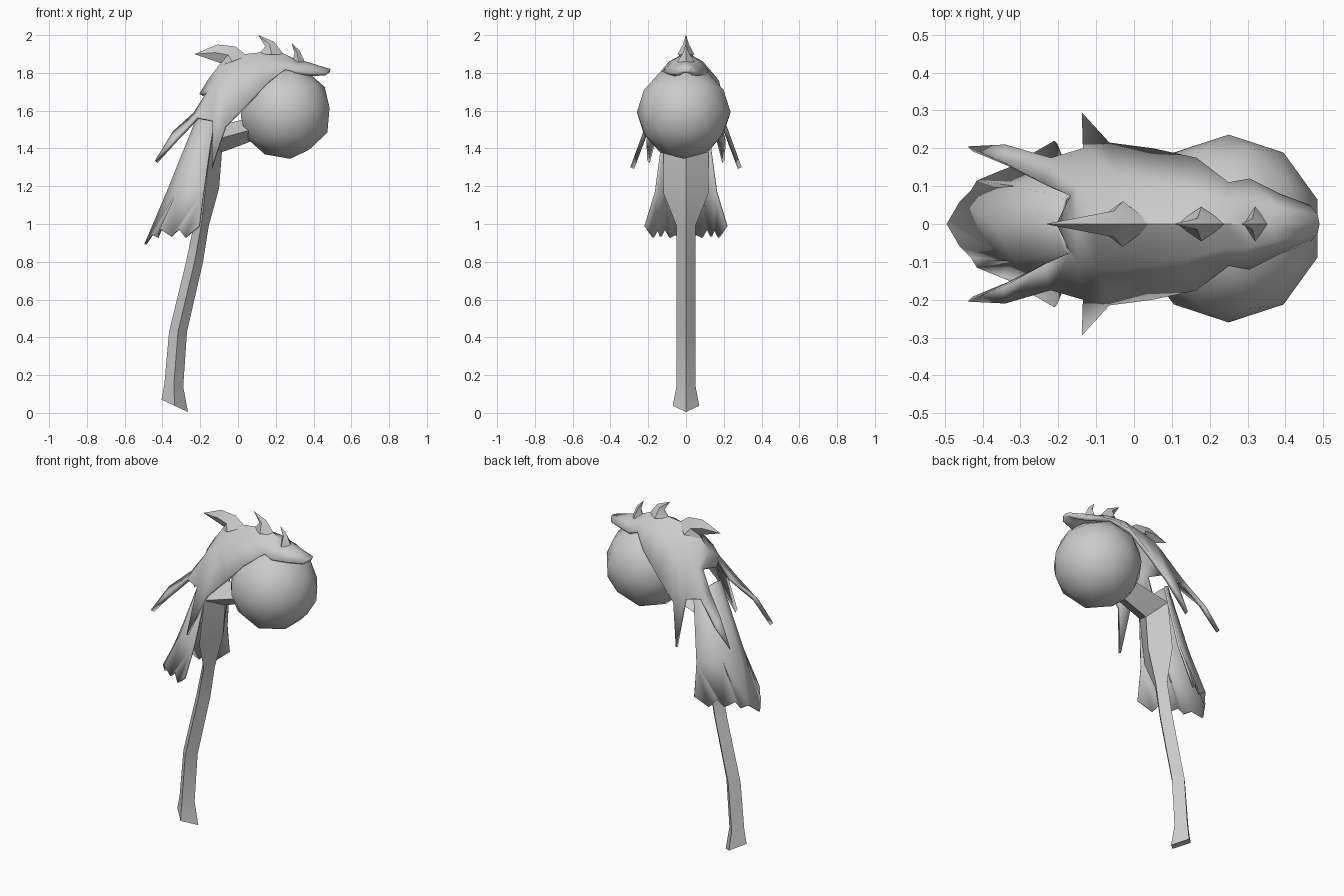
import bpy, bmesh, math

if "Cube" in bpy.data.objects:
    bpy.data.objects.remove(bpy.data.objects["Cube"])

grey = bpy.data.materials.new("stone grey")
grey.diffuse_color = (0.6, 0.6, 0.6, 1)
grey.use_nodes = True
grey.node_tree.nodes["Principled BSDF"].inputs["Base Color"].default_value = grey.diffuse_color


def finish(obj, angle):
    obj.data.materials.append(grey)
    bpy.context.view_layer.objects.active = obj
    for o in bpy.context.selected_objects:
        o.select_set(False)
    obj.select_set(True)
    bpy.ops.object.shade_smooth_by_angle(angle=math.radians(angle))


def make(name, bm, angle=40, thickness=0):
    bmesh.ops.remove_doubles(bm, verts=bm.verts, dist=0.0005)
    bmesh.ops.recalc_face_normals(bm, faces=bm.faces)
    me = bpy.data.meshes.new(name)
    bm.to_mesh(me)
    bm.free()
    obj = bpy.data.objects.new(name, me)
    bpy.context.collection.objects.link(obj)
    if thickness:
        mod = obj.modifiers.new("shell", 'SOLIDIFY')
        mod.thickness = thickness
        mod.offset = -1
    finish(obj, angle)
    return obj


def mirrored(bm, faces):
    """Add each polygon and its copy across y = 0."""
    for s in (1, -1):
        for f in faces:
            pts = f if s > 0 else f[::-1]
            bm.faces.new([bm.verts.new((x, y * s, z)) for x, y, z in pts])


def diamond_loft(name, rings, angle):
    """Loft four-sided rings given as front (x, z), back (x, z), half width."""
    bm = bmesh.new()
    loops = []
    for (fx, fz), (bx, bz), w in rings:
        mx, mz = (fx + bx) / 2, (fz + bz) / 2
        loops.append([bm.verts.new(p) for p in
                      ((fx, 0, fz), (mx, w, mz), (bx, 0, bz), (mx, -w, mz))])
    for a, b in zip(loops, loops[1:]):
        for i in range(4):
            j = (i + 1) % 4
            bm.faces.new((a[i], a[j], b[j], b[i]))
    bm.faces.new(loops[0][::-1])
    bm.faces.new(loops[-1])
    return make(name, bm, angle)


# Bent handle widening into the neck that grips the orb
diamond_loft("handle", [
    ((-.265, .005), (-.405, .07), .07), ((-.29, .14), (-.39, .15), .05),
    ((-.27, .43), (-.365, .43), .05), ((-.185, .80), (-.275, .80), .05),
    ((-.155, .99), (-.235, .99), .05), ((-.10, 1.19), (-.25, 1.14), .12),
    ((-.085, 1.38), (-.20, 1.50), .12), ((.05, 1.43), (.06, 1.56), .10),
    ((.12, 1.46), (.12, 1.57), .08)], 50)

# Orb
bpy.ops.mesh.primitive_ico_sphere_add(subdivisions=2, radius=.248,
                                      location=(.25, -.012, 1.592),
                                      rotation=(0, math.radians(-6), 0))
orb = bpy.context.object
orb.name = "orb"
finish(orb, 60)

# Hood: stations of ridge, flank and hem points from the nose to the back
stations = [
    [(.49, 0, 1.82), (.485, .025, 1.817), (.465, .05, 1.80)],
    [(.36, 0, 1.86), (.375, .045, 1.84), (.385, .08, 1.80)],
    [(.30, 0, 1.875), (.30, .065, 1.85), (.305, .12, 1.81)],
    [(.235, 0, 1.905), (.24, .065, 1.87), (.25, .11, 1.825)],
    [(.13, 0, 1.91), (.14, .09, 1.86), (.165, .175, 1.76)],
    [(.04, 0, 1.90), (.03, .11, 1.82), (.05, .20, 1.64)],
    [(-.04, 0, 1.88), (-.04, .12, 1.79), (-.065, .215, 1.52)],
    [(-.10, 0, 1.84), (-.10, .115, 1.755), (-.135, .20, 1.55)],
    [(-.155, 0, 1.77), (-.15, .10, 1.71), (-.22, .175, 1.57)],
]
faces = []
for a, b in zip(stations, stations[1:]):
    for i in (0, 1):
        faces.append([a[i], a[i + 1], b[i + 1], b[i]])
ridge, flank, hem = stations[-1]
back, corner = (-.205, 0, 1.69), (-.168, .075, 1.695)
inner1, inner2 = (-.235, .105, 1.59), (-.345, .165, 1.49)
outer, tip = (-.34, .21, 1.445), (-.44, .205, 1.335)
faces += [
    [ridge, flank, corner, back],
    [flank, hem, inner1, corner],
    # tail spike
    [hem, outer, inner2, inner1],
    [outer, tip, inner2],
    # side spike
    [stations[6][2], (-.138, .295, 1.30), stations[7][2]],
]
bm = bmesh.new()
mirrored(bm, faces)
hood = make("hood", bm, 45)
# keep the shell growing inwards
if sum(p.normal.z * p.area for p in hood.data.polygons) < 0:
    hood.data.flip_normals()
shell = hood.modifiers.new("shell", 'SOLIDIFY')
shell.thickness = .022
shell.offset = -1

# Crest spikes on the ridge
diamond_loft("rear_crest", [
    ((.05, 1.89), (-.11, 1.83), .06), ((-.015, 1.94), (-.09, 1.85), .035),
    ((-.11, 1.95), (-.13, 1.865), .022), ((-.23, 1.90), (-.229, 1.899), .001)], 50)
diamond_loft("middle_crest", [
    ((.245, 1.895), (.11, 1.90), .045), ((.19, 1.965), (.145, 1.94), .015),
    ((.108, 2.0), (.108, 1.998), .001)], 50)
diamond_loft("front_crest", [
    ((.355, 1.855), (.285, 1.86), .045), ((.325, 1.92), (.30, 1.90), .014),
    ((.285, 1.957), (.285, 1.955), .001)], 50)

# Ragged cape: top, middle and torn bottom edge from the spine outwards
top = [(-.205, 0, 1.60), (-.185, .07, 1.58), (-.13, .115, 1.54)]
mid = [(-.37, 0, 1.19), (-.315, .10, 1.19), (-.185, .165, 1.17)]
hem = [(-.495, 0, .895), (-.46, .06, .945), (-.43, .09, .93),
       (-.415, .115, .975), (-.355, .14, .935), (-.315, .155, .975),
       (-.28, .18, .93), (-.21, .22, .99)]
faces = [[top[i], top[i + 1], mid[i + 1], mid[i]] for i in (0, 1)]
faces += [[mid[0], mid[1], hem[1], hem[0]]]
faces += [[mid[1], hem[i + 1], hem[i]] for i in (1, 2, 3)]
faces += [[mid[1], mid[2], hem[4]]]
faces += [[mid[2], hem[i + 1], hem[i]] for i in (4, 5, 6)]
bm = bmesh.new()
mirrored(bm, faces)
make("cape", bm, 50, .012)
